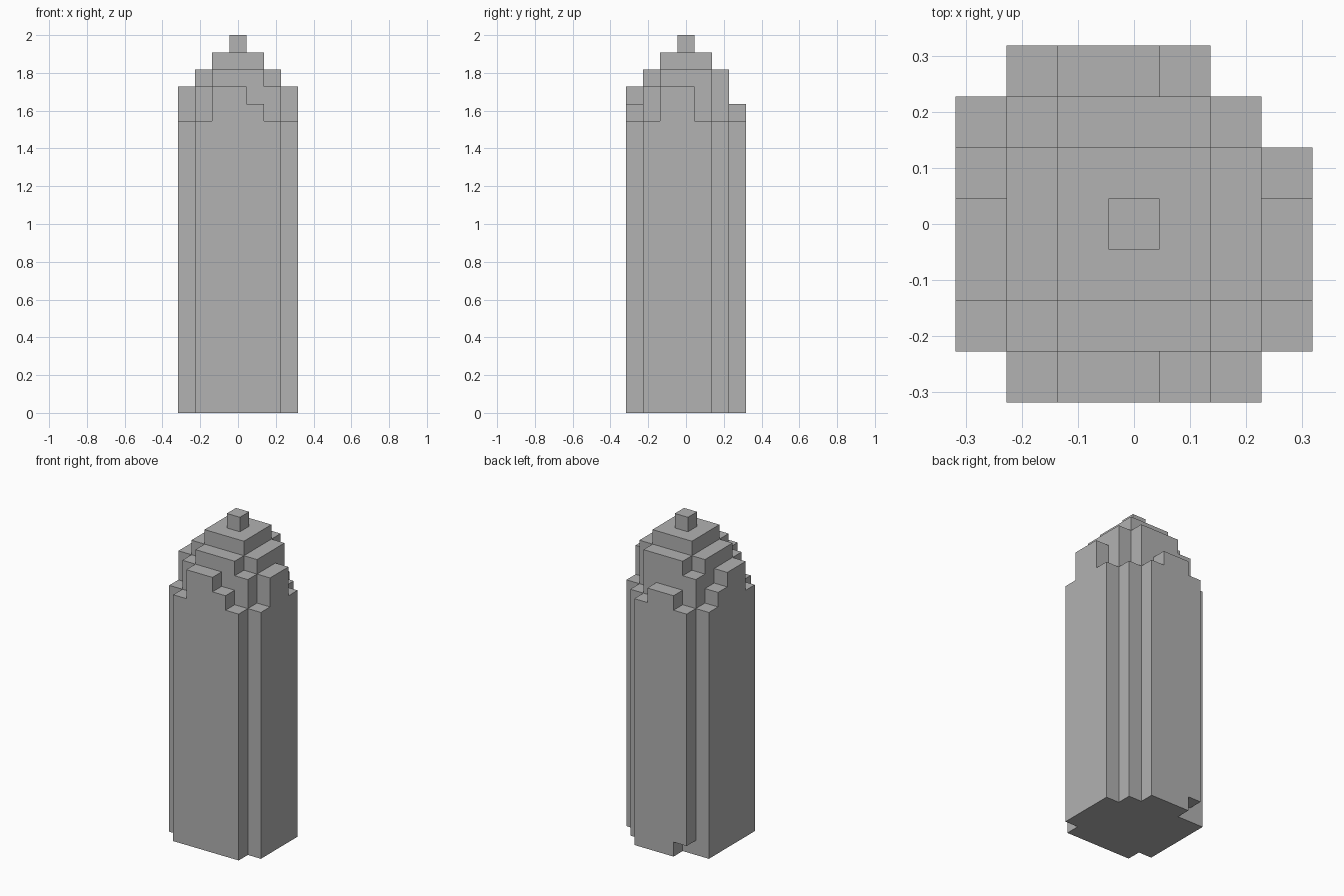
import bpy
import bmesh

UNIT = 2 / 22   # size of one building block
SIZE = 7        # blocks across

cube = bpy.data.objects.get("Cube")
if cube:
    bpy.data.objects.remove(cube, do_unlink=True)

stone = bpy.data.materials.new("grey_stone")
stone.use_nodes = True
colour = (0.445, 0.445, 0.445, 1)
stone.diffuse_color = colour
stone.node_tree.nodes["Principled BSDF"].inputs["Base Color"].default_value = colour


def block(x0, x1, y0, y1):
    """Set of plan cells in an inclusive range."""
    return {(x, y) for x in range(x0, x1 + 1) for y in range(y0, y1 + 1)}


def build_tier(name, z0, z1, cells, below, above):
    """Outer skin of one tier: walls, plus the caps no neighbour tier covers."""
    bm = bmesh.new()

    def face(corners):
        bm.faces.new([bm.verts.new(((x - SIZE / 2) * UNIT, (y - SIZE / 2) * UNIT, z * UNIT))
                      for x, y, z in corners])

    for x, y in sorted(cells):
        ring = [(x, y), (x + 1, y), (x + 1, y + 1), (x, y + 1)]
        sides = [(x, y - 1), (x + 1, y), (x, y + 1), (x - 1, y)]
        for i, side in enumerate(sides):
            if side not in cells:
                a, b = ring[i], ring[(i + 1) % 4]
                face([(*a, z0), (*b, z0), (*b, z1), (*a, z1)])
        if (x, y) not in above:
            face([(*p, z1) for p in ring])
        if (x, y) not in below:
            face([(*p, z0) for p in reversed(ring)])

    # Join neighbouring wall strips into single flat panels
    bmesh.ops.remove_doubles(bm, verts=bm.verts, dist=UNIT / 100)
    seams = [e for e in bm.edges if len(e.link_faces) == 2
             and e.verts[0].co.z != e.verts[1].co.z
             and e.calc_face_angle() < 0.01]
    bmesh.ops.dissolve_edges(bm, edges=seams, use_verts=False)

    mesh = bpy.data.meshes.new(name)
    bm.to_mesh(mesh)
    bm.free()
    mesh.materials.append(stone)
    bpy.context.collection.objects.link(bpy.data.objects.new(name, mesh))


# Plans of the tiers, from the spire down; each contains the one above it
spire = block(3, 3, 3, 3)
crown = block(2, 4, 2, 4)
cross = block(1, 5, 2, 4) | block(2, 4, 1, 5)
bays = (cross | {(1, 1), (5, 1), (1, 5)}
        | block(0, 0, 2, 3) | block(6, 6, 2, 3) | block(2, 3, 0, 0))
ledges = bays | {(4, 0), (0, 4)} | block(2, 3, 6, 6)
shaft = (ledges | block(0, 6, 1, 4) | block(0, 5, 5, 5)
         | block(1, 5, 0, 0) | block(1, 4, 6, 6))
footing = shaft - {(1, 6)}      # notch at one rear corner

tiers = [
    ("footing", 0, 1, footing),
    ("tower_shaft", 1, 17, shaft),
    ("lower_ledges", 17, 18, ledges),
    ("upper_bays", 18, 19, bays),
    ("cross_tier", 19, 20, cross),
    ("crown_tier", 20, 21, crown),
    ("spire_block", 21, 22, spire),
]
for i, (name, z0, z1, cells) in enumerate(tiers):
    below = tiers[i - 1][3] if i else set()
    above = tiers[i + 1][3] if i + 1 < len(tiers) else set()
    build_tier(name, z0, z1, cells, below, above)
